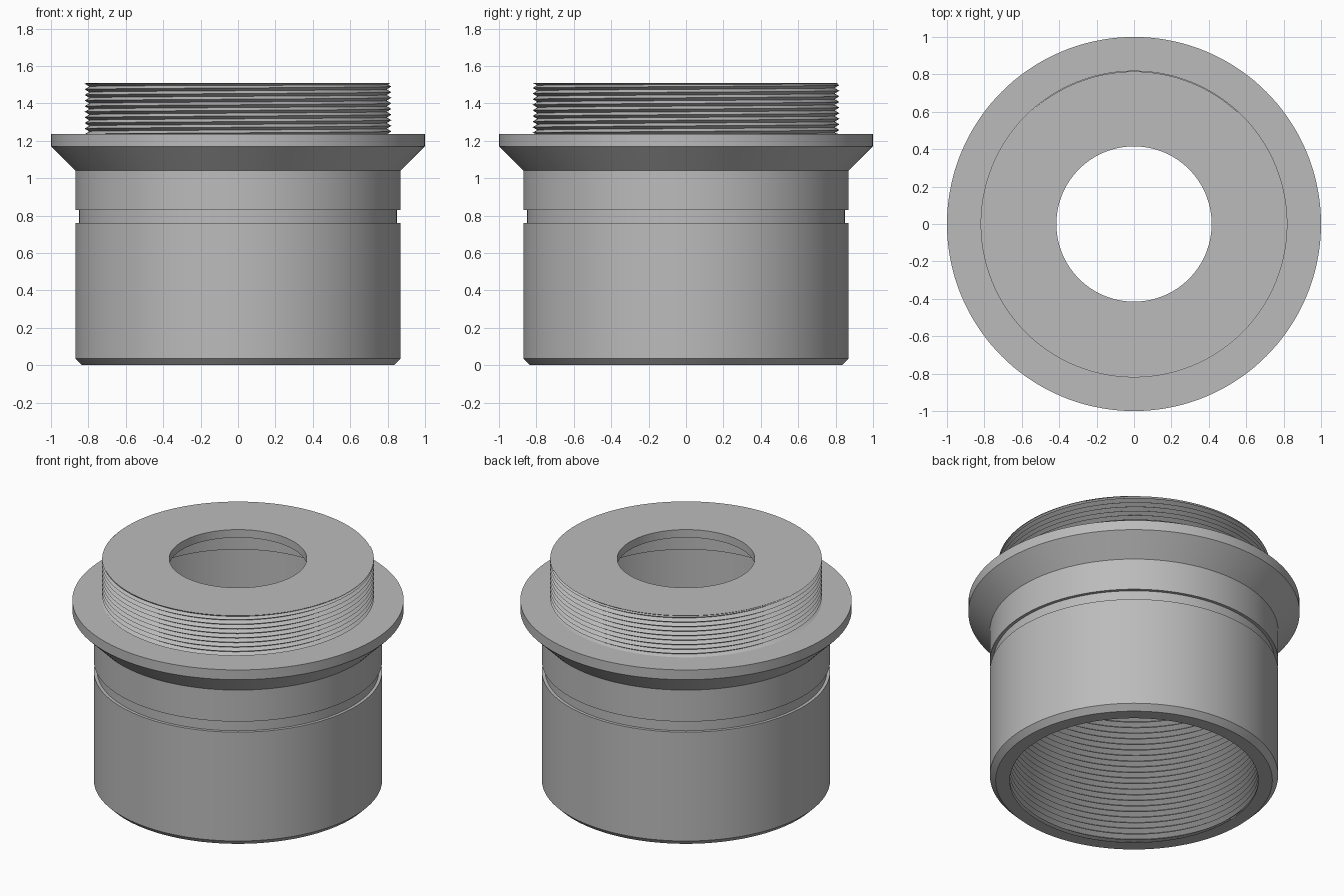
import bpy
import bmesh
from math import cos, sin, pi

if "Cube" in bpy.data.objects:
    bpy.data.objects.remove(bpy.data.objects["Cube"], do_unlink=True)

SEGMENTS = 144

# Single grey metal
metal = bpy.data.materials.new("grey_metal")
metal.use_nodes = True
grey = (0.5, 0.5, 0.5, 1)
metal.diffuse_color = grey
metal.node_tree.nodes["Principled BSDF"].inputs["Base Color"].default_value = grey


def finish(name, bm):
    mesh = bpy.data.meshes.new(name)
    bm.to_mesh(mesh)
    bm.free()
    obj = bpy.data.objects.new(name, mesh)
    bpy.context.collection.objects.link(obj)
    mesh.materials.append(metal)
    bpy.ops.object.select_all(action='DESELECT')
    obj.select_set(True)
    bpy.context.view_layer.objects.active = obj
    bpy.ops.object.shade_smooth_by_angle(angle=pi / 9)
    return obj


def lathe(name, profile):
    """Turn a closed (radius, height) profile around z."""
    bm = bmesh.new()
    rings = [[bm.verts.new((r * cos(2 * pi * i / SEGMENTS), r * sin(2 * pi * i / SEGMENTS), z))
              for i in range(SEGMENTS)] for r, z in profile]
    for k, low in enumerate(rings):
        high = rings[(k + 1) % len(rings)]
        for i in range(SEGMENTS):
            j = (i + 1) % SEGMENTS
            bm.faces.new((low[i], low[j], high[j], high[i]))
    bmesh.ops.recalc_face_normals(bm, faces=bm.faces)
    return finish(name, bm)


def thread(name, root, tip, bottom, top, pitch):
    """Helical V thread, trimmed flat at both ends."""
    bm = bmesh.new()
    steps = 2 * int((top - bottom) / pitch + 2) + 1
    columns = []
    for i in range(SEGMENTS + 1):
        a = 2 * pi * i / SEGMENTS
        column = []
        for k in range(steps):
            r = tip if k % 2 else root
            z = bottom + pitch * (k / 2 - 1 + i / SEGMENTS)
            column.append(bm.verts.new((r * cos(a), r * sin(a), min(max(z, bottom), top))))
        columns.append(column)
    for a, b in zip(columns, columns[1:]):
        for k in range(steps - 1):
            quad = [a[k], b[k], b[k + 1], a[k + 1]]
            heights = [v.co.z for v in quad]
            if max(heights) - min(heights) > 0.0001:
                bm.faces.new(quad if tip > root else quad[::-1])
    bmesh.ops.delete(bm, geom=[v for v in bm.verts if not v.link_faces], context='VERTS')
    bmesh.ops.remove_doubles(bm, verts=bm.verts, dist=0.0001)
    return finish(name, bm)


# Barrel, groove, flange, neck, lid and stepped bore
lathe("adapter_body", [
    (0.75, 0), (0.835, 0), (0.87, 0.035), (0.87, 0.76), (0.85, 0.76),
    (0.85, 0.83), (0.87, 0.83), (0.87, 1.04), (1.0, 1.17), (1.0, 1.235),
    (0.79, 1.235), (0.79, 1.49), (0.815, 1.51), (0.415, 1.51), (0.415, 1.457),
    (0.70, 1.457), (0.70, 1.245), (0.75, 1.245), (0.75, 0.92), (0.782, 0.92),
    (0.782, 0.02),
])

# Outer thread on the neck and inner thread in the barrel
thread("outer_thread", 0.795, 0.82, 1.235, 1.509, 0.03)
thread("inner_thread", 0.78, 0.752, 0.015, 0.92, 0.039)
